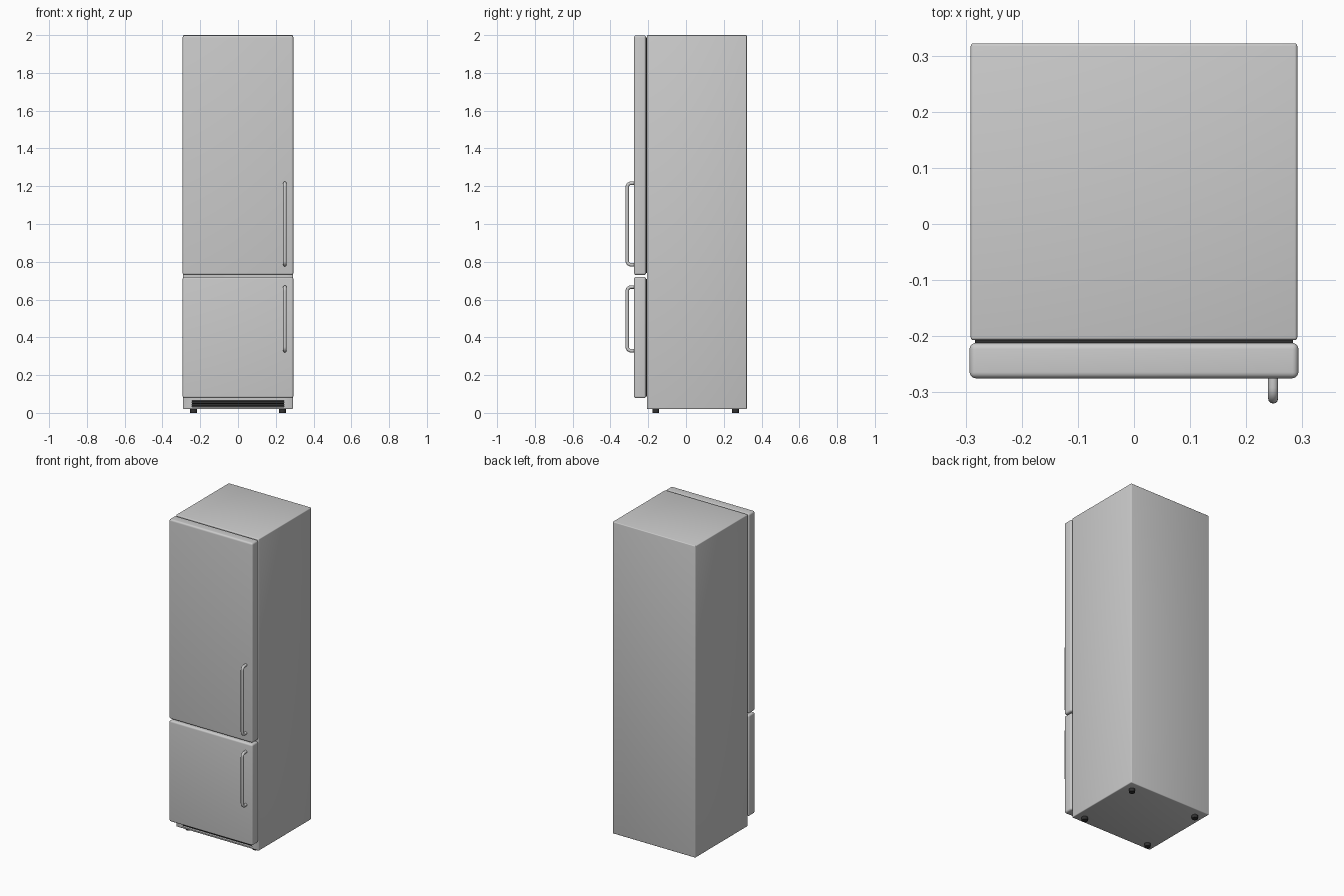
import bpy, bmesh, math
from mathutils import Vector

if "Cube" in bpy.data.objects:
    bpy.data.objects.remove(bpy.data.objects["Cube"])

dark = bpy.data.materials.new("dark_rubber")
dark.diffuse_color = (0.03, 0.03, 0.03, 1)
dark.use_nodes = True
dark.node_tree.nodes["Principled BSDF"].inputs["Base Color"].default_value = dark.diffuse_color


def finish(ob, mat=None):
    if mat:
        ob.data.materials.append(mat)
    bpy.ops.object.select_all(action='DESELECT')
    ob.select_set(True)
    bpy.context.view_layer.objects.active = ob
    bpy.ops.object.shade_smooth_by_angle(angle=math.radians(35))
    return ob


def box(name, lo, hi, bevel=0, segs=3, mat=None):
    bm = bmesh.new()
    bmesh.ops.create_cube(bm, size=1)
    lo, hi = Vector(lo), Vector(hi)
    for v in bm.verts:
        v.co = Vector((lo[i] + (v.co[i] + 0.5) * (hi[i] - lo[i]) for i in range(3)))
    if bevel:
        bmesh.ops.bevel(bm, geom=bm.edges[:], offset=bevel, segments=segs,
                        profile=0.5, affect='EDGES')
    me = bpy.data.meshes.new(name)
    bm.to_mesh(me)
    bm.free()
    ob = bpy.data.objects.new(name, me)
    bpy.context.collection.objects.link(ob)
    return finish(ob, mat)


def handle(name, z0, z1, x=0.248, y_door=-0.268, y_out=-0.311, r=0.009, bend=0.02):
    # Round bar bent into a bracket with rounded corners
    pts = [(y_door, z0)]
    for zc, start in ((z0 + bend, 270), (z1 - bend, 180)):
        for i in range(7):
            a = math.radians(start - 15 * i)
            pts.append((y_out + bend + bend * math.cos(a), zc + bend * math.sin(a)))
    pts.append((y_door, z1))
    cu = bpy.data.curves.new(name, 'CURVE')
    cu.dimensions = '3D'
    cu.bevel_depth = r
    cu.bevel_resolution = 4
    cu.use_fill_caps = True
    sp = cu.splines.new('POLY')
    sp.points.add(len(pts) - 1)
    for p, (y, z) in zip(sp.points, pts):
        p.co = (x, y, z, 1)
    ob = bpy.data.objects.new(name, cu)
    bpy.context.collection.objects.link(ob)
    bpy.ops.object.select_all(action='DESELECT')
    ob.select_set(True)
    bpy.context.view_layer.objects.active = ob
    bpy.ops.object.convert(target='MESH')
    finish(bpy.context.object)


# Cabinet with a recessed vent at the bottom front
cabinet = box("cabinet", (-0.291, -0.207, 0.02), (0.291, 0.322, 2.0), 0.005)
cutter = box("vent_cutter", (-0.243, -0.25, 0.031), (0.243, -0.185, 0.066))
cut = cabinet.modifiers.new("vent", 'BOOLEAN')
cut.operation = 'DIFFERENCE'
cut.solver = 'EXACT'
cut.object = cutter
bpy.context.view_layer.objects.active = cabinet
bpy.ops.object.modifier_apply(modifier="vent")
bpy.data.objects.remove(cutter)
finish(cabinet)

# Vent backing and slats
box("vent_back", (-0.243, -0.188, 0.031), (0.243, -0.184, 0.066), mat=dark)
for i in range(3):
    z = 0.0385 + i * 0.009
    box(f"vent_slat_{i + 1}", (-0.243, -0.205, z), (0.243, -0.188, z + 0.004), mat=dark)

# Doors, gaskets and handles
for name, z0, z1, h0, h1 in (("fridge", 0.73, 1.998, 0.784, 1.216),
                             ("freezer", 0.078, 0.72, 0.329, 0.666)):
    box(name + "_door", (-0.293, -0.275, z0), (0.293, -0.212, z1), 0.011, 5)
    box(name + "_gasket", (-0.283, -0.214, z0 + 0.01), (0.283, -0.205, z1 - 0.01), mat=dark)
    handle(name + "_handle", h0, h1)

# Feet
for sx, side in ((-1, "left"), (1, "right")):
    for y, end in ((-0.16, "front"), (0.262, "back")):
        bpy.ops.mesh.primitive_cylinder_add(vertices=32, radius=0.018, depth=0.024,
                                            location=(sx * 0.235, y, 0.012))
        foot = bpy.context.object
        foot.name = f"{end}_{side}_foot"
        finish(foot, dark)
